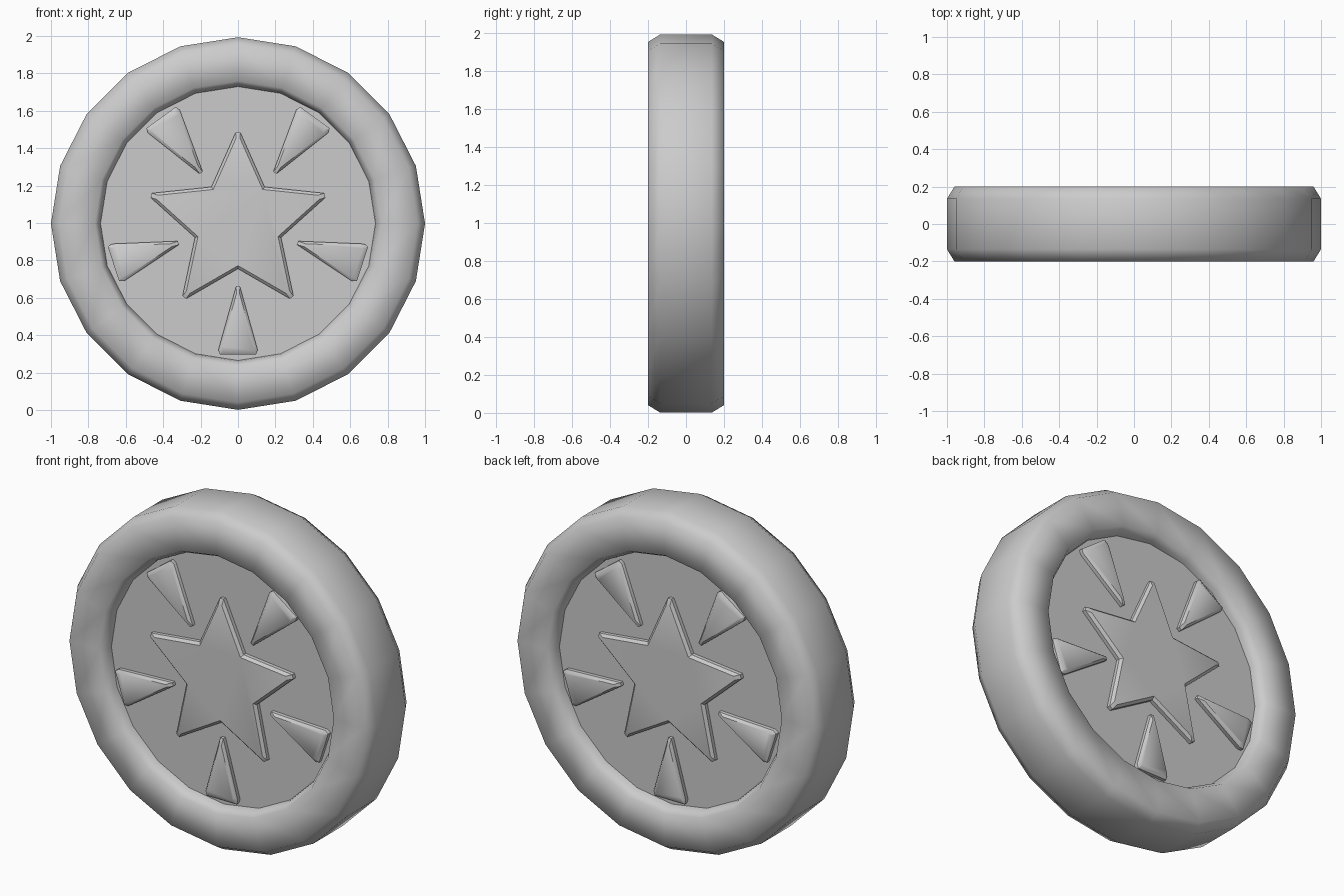
import bpy, bmesh, math

if "Cube" in bpy.data.objects:
    bpy.data.objects.remove(bpy.data.objects["Cube"])

CZ = 0.997      # height of the coin centre
FLOOR = -0.13   # recessed front face
TOP = -0.167    # top of the raised emblem


def finish(name, bm, angle, mirror=False):
    bmesh.ops.recalc_face_normals(bm, faces=bm.faces)
    me = bpy.data.meshes.new(name)
    bm.to_mesh(me)
    bm.free()
    ob = bpy.data.objects.new(name, me)
    bpy.context.collection.objects.link(ob)
    if mirror:
        ob.modifiers.new("mirror", 'MIRROR').use_axis = (False, True, False)
    bpy.ops.object.select_all(action='DESELECT')
    ob.select_set(True)
    bpy.context.view_layer.objects.active = ob
    bpy.ops.object.shade_smooth_by_angle(angle=math.radians(angle))
    return ob


def revolve(name, profile, n=20, angle=62):
    # profile of (radius, y) turned about the y axis, capped at both ends
    bm = bmesh.new()
    rings = [[bm.verts.new((r * math.cos(math.tau * i / n), y,
                            CZ + 0.996 * r * math.sin(math.tau * i / n)))
              for i in range(n)] for r, y in profile]
    for a, b in zip(rings, rings[1:]):
        for i in range(n):
            j = (i + 1) % n
            bm.faces.new((a[i], a[j], b[j], b[i]))
    bm.faces.new(rings[0])
    bm.faces.new(rings[-1])
    return finish(name, bm, angle)


def raised(name, outline, scale, turn=0.0):
    # low raised plate with sloping sides, repeated on the back
    cx = sum(p[0] for p in outline) / len(outline)
    cz = sum(p[1] for p in outline) / len(outline)
    c, s = math.cos(turn), math.sin(turn)
    bm = bmesh.new()
    rings = []
    for y, k in ((FLOOR, 1), (TOP + 0.015, 1), (TOP, scale)):
        pts = [(cx + (x - cx) * k, cz + (z - cz) * k) for x, z in outline]
        rings.append([bm.verts.new((x * c - z * s, y, CZ + x * s + z * c)) for x, z in pts])
    n = len(outline)
    for a, b in zip(rings, rings[1:]):
        for i in range(n):
            j = (i + 1) % n
            bm.faces.new((a[i], a[j], b[j], b[i]))
    bm.faces.new(rings[-1])
    return finish(name, bm, 35, mirror=True)


# coin body: recessed floor, rounded rim, outer wall, same on the back
half = [(0.735, FLOOR), (0.74, -0.155), (0.765, -0.2), (0.96, -0.2), (1.0, -0.135)]
revolve("coin_body", half + [(r, -y) for r, y in reversed(half)])

# central star with blunt tips
star = []
for k in range(5):
    a = math.pi / 2 + k * math.tau / 5
    for r, d in ((0.488, -0.025), (0.488, 0.025), (0.242, math.pi / 5)):
        star.append((r * math.cos(a + d), r * math.sin(a + d)))
raised("star", star, 0.93)

# five wedge rays between the star points
ray = [(-0.01, -0.335), (0.01, -0.335), (0.105, -0.675),
       (0.097, -0.7), (-0.097, -0.7), (-0.105, -0.675)]
for k in range(5):
    raised(f"ray_{k + 1}", ray, 0.83, k * math.tau / 5)
